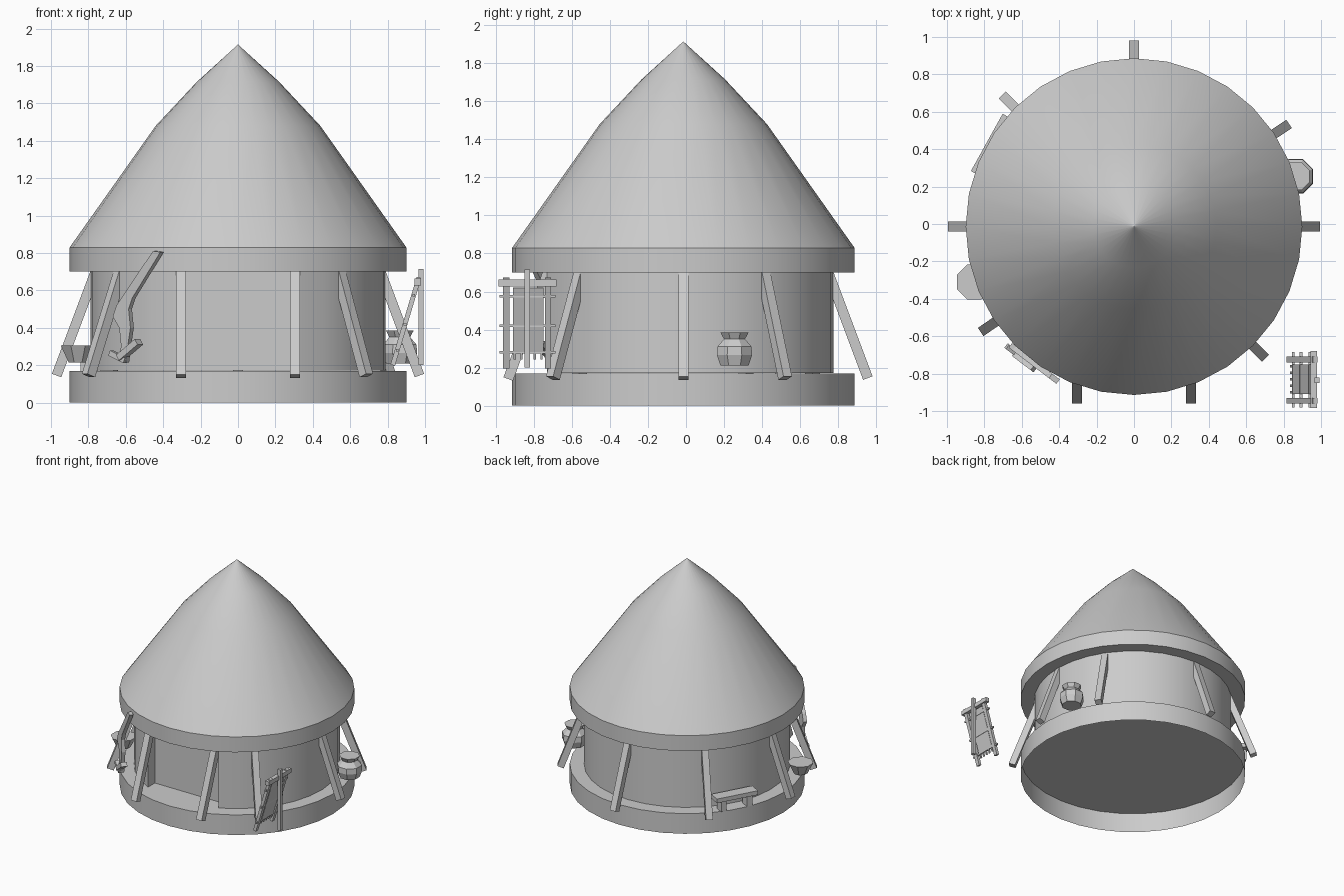
import bpy, bmesh, math
from mathutils import Vector, Matrix

cube = bpy.data.objects.get("Cube")
if cube:
    bpy.data.objects.remove(cube, do_unlink=True)

grey = bpy.data.materials.new("plain_grey")
grey.use_nodes = True
grey.diffuse_color = (0.6, 0.6, 0.6, 1)
grey.node_tree.nodes["Principled BSDF"].inputs["Base Color"].default_value = (0.6, 0.6, 0.6, 1)

CENTRE = Vector((0, -0.014, 0))


def finish(name, bm, smooth=False):
    bmesh.ops.recalc_face_normals(bm, faces=bm.faces)
    mesh = bpy.data.meshes.new(name)
    bm.to_mesh(mesh)
    bm.free()
    mesh.materials.append(grey)
    obj = bpy.data.objects.new(name, mesh)
    bpy.context.collection.objects.link(obj)
    if smooth:
        bpy.ops.object.select_all(action='DESELECT')
        bpy.context.view_layer.objects.active = obj
        obj.select_set(True)
        bpy.ops.object.shade_smooth_by_angle(angle=math.radians(30))
    return obj


def lathe(name, profile, sides, centre, smooth=False, turn=0.0):
    """Turn (radius, height) pairs round a vertical axis; radius 0 makes a tip."""
    bm = bmesh.new()
    rings = []
    for r, z in profile:
        count = sides if r > 0 else 1
        angles = [turn + 2 * math.pi * i / sides for i in range(count)]
        rings.append([bm.verts.new(centre + Vector((r * math.cos(a), r * math.sin(a), z)))
                      for a in angles])
    for low, high in zip(rings, rings[1:]):
        for i in range(sides):
            j = (i + 1) % sides
            quad = [low[i % len(low)], low[j % len(low)], high[j % len(high)], high[i % len(high)]]
            bm.faces.new(list(dict.fromkeys(quad)))
    return finish(name, bm, smooth)


def prism(name, outline, offset, smooth=False):
    """Extrude a closed outline of 3D points along an offset."""
    bm = bmesh.new()
    face = bm.faces.new([bm.verts.new(p) for p in outline])
    top = bmesh.ops.extrude_face_region(bm, geom=[face])
    verts = [v for v in top["geom"] if isinstance(v, bmesh.types.BMVert)]
    bmesh.ops.translate(bm, verts=verts, vec=offset)
    return finish(name, bm, smooth)


def beam(name, a, b, width, depth, side):
    """Square-ended bar from a to b, its width measured along side."""
    a, b = Vector(a), Vector(b)
    along = (b - a).normalized()
    across = Vector(side)
    across = (across - along * across.dot(along)).normalized()
    frame = Matrix((across, along.cross(across), along)).transposed().to_4x4()
    size = Matrix.Diagonal((width, depth, (b - a).length, 1))
    bm = bmesh.new()
    bmesh.ops.create_cube(bm, size=1, matrix=Matrix.Translation((a + b) / 2) @ frame @ size)
    return finish(name, bm)


# Platform, open underneath, and thatched roof
lathe("base_platform", [(0.9, 0), (0.9, 0.17), (0, 0.17)], 32, CENTRE, True)
lathe("thatched_roof", [(0, 0.7), (0.9, 0.7), (0.9, 0.83), (0.44, 1.48), (0.22, 1.715),
                        (0.003, 1.912), (0, 1.915)], 32, CENTRE, True)

# Round wall with a flat recessed doorway at the front
WALL, DOOR, FLOOR = 0.79, 0.33, 0.172
half = math.asin(DOOR / WALL)
steps = 28
outline = [(-DOOR, -0.64, FLOOR), (DOOR, -0.64, FLOOR)]
for i in range(steps + 1):
    a = -math.pi / 2 + half + (2 * math.pi - 2 * half) * i / steps
    outline.append((WALL * math.cos(a), WALL * math.sin(a) + CENTRE.y, FLOOR))
prism("round_wall", outline, (0, 0, 0.55), True)

# Leaning support posts
for degrees in (0, 33.5, 90, 135, 180, 214.5, 315):
    a = math.radians(degrees)
    out, side = Vector((math.cos(a), math.sin(a), 0)), (-math.sin(a), math.cos(a), 0)
    beam("support_post", CENTRE + out * 0.97 + Vector((0, 0, 0.145)),
         CENTRE + out * 0.76 + Vector((0, 0, 0.705)), 0.053, 0.053, side)
for x in (-0.305, 0.305):
    beam("door_post", (x, -0.935, 0.14), (x, -0.725, 0.705), 0.053, 0.053, (1, 0, 0))

# Clay pot and shallow bowl, both filled to the rim
lathe("clay_pot", [(0, 0.21), (0.08, 0.21), (0.1, 0.265), (0.097, 0.31), (0.06, 0.35), (0.08, 0.385),
                   (0, 0.385)], 8, Vector((0.865, 0.255, 0)), turn=math.pi / 8)
lathe("shallow_bowl", [(0, 0.215), (0.055, 0.215), (0.1, 0.305), (0, 0.305)],
      8, Vector((-0.855, -0.31, 0)), turn=math.pi / 8)

# Bench at the back right
a = math.radians(151)
out, along = Vector((math.cos(a), math.sin(a), 0)), Vector((-math.sin(a), math.cos(a), 0))
seat = out * 0.85 + Vector((0, 0, 0.275))
beam("bench_seat", seat - along * 0.175, seat + along * 0.175, 0.1, 0.035, out)
for s in (-0.11, 0.11):
    foot = seat + along * s
    beam("bench_leg", foot - Vector((0, 0, 0.105)), foot, 0.08, 0.045, out)


# Drying rack: leaning frame with a stretched hide and a rear prop
def lean(y, z):
    return Vector((0.83 + (z - 0.21) * 0.3, y, z))


for y in (-0.945, -0.725):
    beam("rack_pole", lean(y, 0.2), lean(y, 0.67), 0.032, 0.025, (0, 1, 0))
beam("rack_top_bar", lean(-0.985, 0.645), lean(-0.68, 0.645), 0.035, 0.035, (0, 0, 1))
for z in (0.575, 0.42, 0.28):
    beam("rack_rung", lean(-0.98, z), lean(-0.685, z), 0.014, 0.014, (0, 0, 1))
beam("stretched_hide", lean(-0.83, 0.28), lean(-0.83, 0.62), 0.16, 0.012, (0, 1, 0))
for i in range(5):
    y = -0.9 + i * 0.035
    beam("hide_fringe", lean(y, 0.245), lean(y, 0.29), 0.012, 0.012, (0, 1, 0))
beam("rack_prop", (0.978, -0.835, 0.2), (0.978, -0.835, 0.715), 0.028, 0.028, (0, 1, 0))


# Wooden plough leaning beside the door, in one slanted vertical plane
def plough(x, z):
    return Vector((x, -0.6 - 0.76 * (x + 0.75), z))


flat = Vector((0.79, -0.6, 0))
body = [(-0.455, 0.81), (-0.415, 0.805), (-0.565, 0.56), (-0.585, 0.5), (-0.575, 0.4), (-0.59, 0.3),
        (-0.6, 0.215), (-0.64, 0.23), (-0.625, 0.3), (-0.635, 0.4), (-0.67, 0.46), (-0.65, 0.52)]
prism("plough_beam", [plough(x, z) for x, z in body], (0.018, 0.024, 0))
beam("plough_share", plough(-0.63, 0.24), plough(-0.53, 0.325), 0.035, 0.05, flat)
beam("plough_heel", plough(-0.68, 0.265), plough(-0.6, 0.225), 0.03, 0.03, flat)
